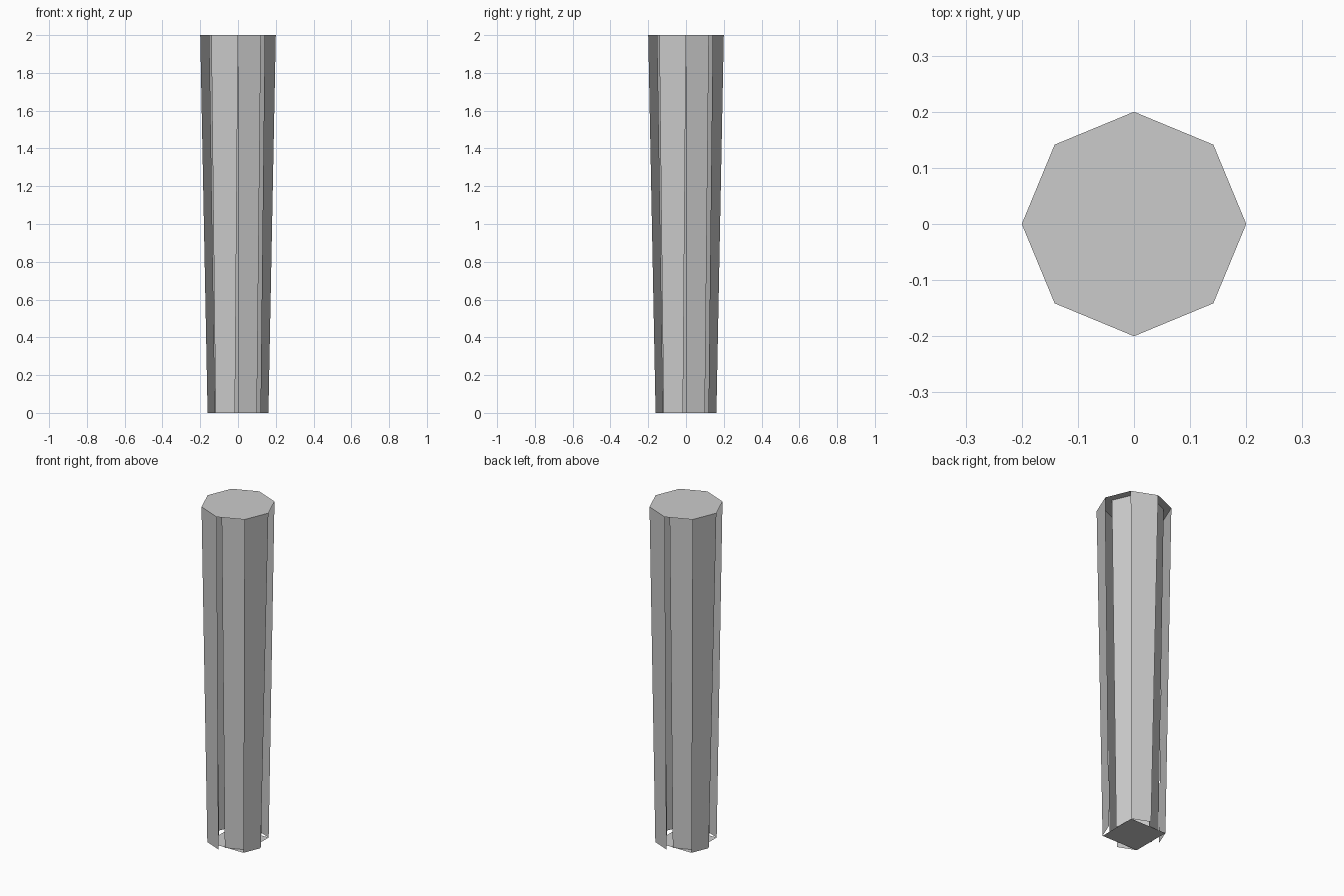
import bpy
import bmesh
from math import pi
from mathutils import Matrix, Vector

HEIGHT = 2.0

cube = bpy.data.objects.get("Cube")
if cube:
    bpy.data.objects.remove(cube, do_unlink=True)

# One plain grey for every part
grey = bpy.data.materials.new("light_grey")
grey.use_nodes = True
colour = (0.6, 0.6, 0.6, 1)
grey.diffuse_color = colour
grey.node_tree.nodes["Principled BSDF"].inputs["Base Color"].default_value = colour


def finish(name, bm):
    mesh = bpy.data.meshes.new(name)
    bm.to_mesh(mesh)
    bm.free()
    mesh.materials.append(grey)
    obj = bpy.data.objects.new(name, mesh)
    bpy.context.collection.objects.link(obj)
    return obj


def panel(name, bottom, top, top_z, turn):
    """Thin tapered sheet between a bottom and a top edge, turned about z."""
    spin = Matrix.Rotation(turn, 4, "Z")
    corners = [Vector((x, y, 0)) for x, y in bottom]
    corners += [Vector((x, y, top_z)) for x, y in reversed(top)]
    bm = bmesh.new()
    bm.faces.new([bm.verts.new(spin @ c) for c in corners])
    return finish(name, bm)


def cap(name, sides, radius, z, turn, down=False):
    """Flat regular polygon."""
    bm = bmesh.new()
    bmesh.ops.create_circle(bm, cap_ends=True, segments=sides, radius=radius,
                            matrix=Matrix.Translation((0, 0, z)) @ Matrix.Rotation(turn, 4, "Z"))
    for f in bm.faces:
        if (f.normal.z < 0) != down:
            f.normal_flip()
    return finish(name, bm)


# End plates: octagon above, square below
cap("top_plate", 8, 0.2, HEIGHT, 0)
cap("bottom_plate", 4, 0.168, 0, pi / 4, down=True)

# Four outer and four recessed panels in a pinwheel
diag = 0.2 * 0.5 ** 0.5
for i, side in enumerate(("front", "left", "back", "right")):
    turn = i * pi / 2
    panel(side + "_outer_panel",
          [(-0.119, -0.119), (-0.016, -0.161)],
          [(-diag, -diag), (0, -0.2)], HEIGHT, turn)
    panel(side + "_inner_panel",
          [(0, -0.124), (0.1, -0.083)],
          [(0, -0.154), (0.121, -0.102)], HEIGHT - 0.0005, turn)
